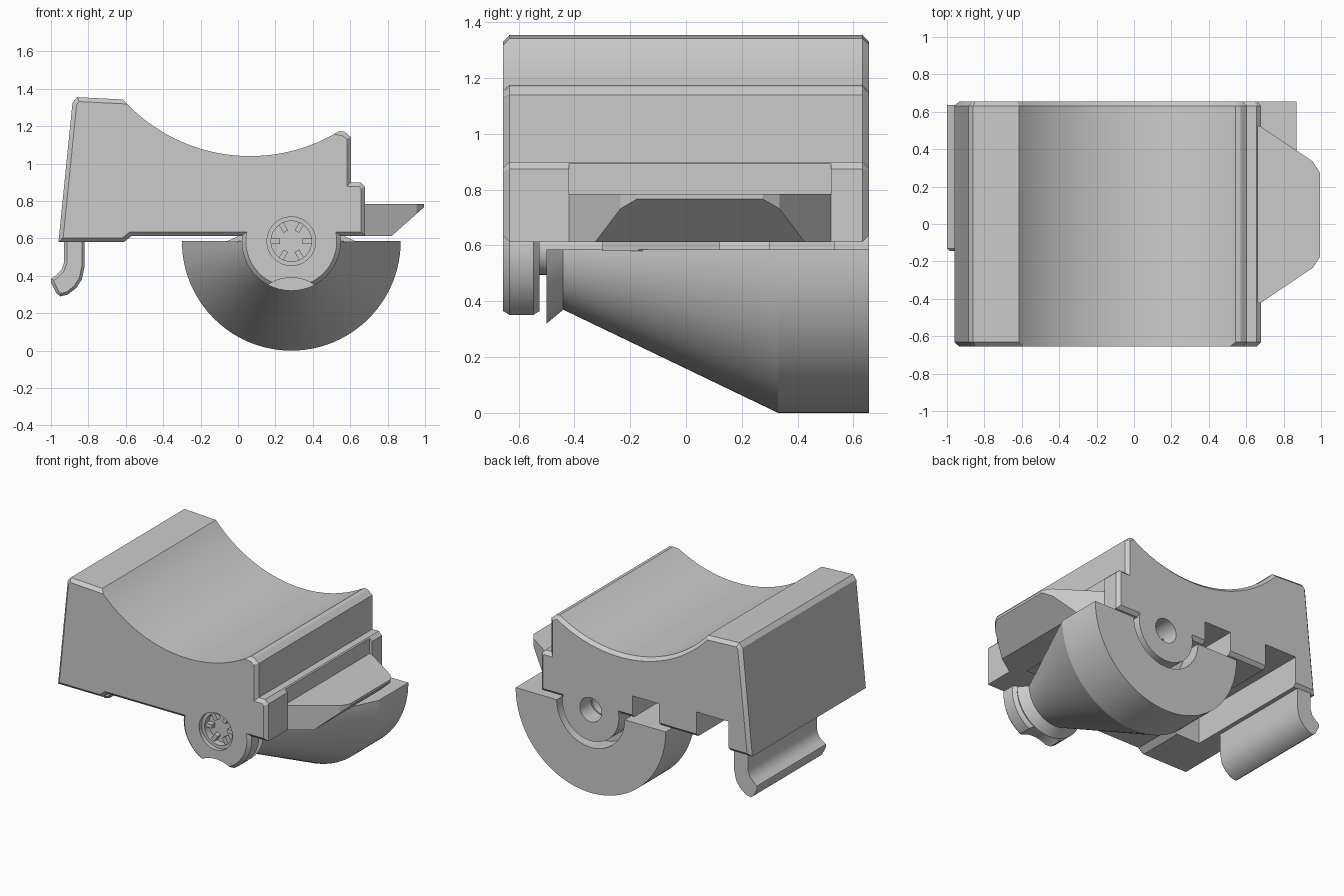
import bpy, bmesh, math
from mathutils import Vector

cube = bpy.data.objects.get("Cube")
if cube:
    bpy.data.objects.remove(cube, do_unlink=True)

grey = bpy.data.materials.new("plain_grey")
grey.use_nodes = True
COLOUR = (0.6, 0.6, 0.6, 1)
grey.diffuse_color = COLOUR
grey.node_tree.nodes["Principled BSDF"].inputs["Base Color"].default_value = COLOUR

END = 0.655                # half length of the body
AX, AZ = 0.285, 0.585      # pivot axis position


def finish(name, bm, smooth=True):
    bmesh.ops.recalc_face_normals(bm, faces=bm.faces)
    mesh = bpy.data.meshes.new(name)
    bm.to_mesh(mesh)
    bm.free()
    mesh.materials.append(grey)
    ob = bpy.data.objects.new(name, mesh)
    bpy.context.collection.objects.link(ob)
    if smooth:
        shade(ob)
    return ob


def activate(ob):
    bpy.ops.object.select_all(action='DESELECT')
    ob.select_set(True)
    bpy.context.view_layer.objects.active = ob


def shade(ob):
    activate(ob)
    bpy.ops.object.shade_smooth_by_angle(angle=math.radians(25))


def extrude(points, start, vector):
    """Solid made by sweeping a polygon along a vector."""
    bm = bmesh.new()
    face = bm.faces.new([bm.verts.new(start(a, b)) for a, b in points])
    new = bmesh.ops.extrude_face_region(bm, geom=[face])["geom"]
    bmesh.ops.translate(bm, vec=vector, verts=[g for g in new if isinstance(g, bmesh.types.BMVert)])
    bmesh.ops.recalc_face_normals(bm, faces=bm.faces)
    return bm


def along_y(points, y0, y1):
    return extrude(points, lambda x, z: (x, y0, z), (0, y1 - y0, 0))


def chamfer(bm, size, rule):
    edges = [e for e in bm.edges if rule(*[v.co for v in e.verts])]
    bmesh.ops.bevel(bm, geom=edges, offset=size, segments=1, affect='EDGES', clamp_overlap=True)


def circle(r, x=AX, z=AZ, n=64):
    return [(x + r * math.cos(2 * math.pi * i / n), z + r * math.sin(2 * math.pi * i / n)) for i in range(n)]


def rect(x0, x1, z0, z1):
    return [(x0, z0), (x1, z0), (x1, z1), (x0, z1)]


def combine(ob, tool_bm, operation='DIFFERENCE'):
    tool = finish("cutter", tool_bm, False)
    tool.hide_render = True
    activate(ob)
    mod = ob.modifiers.new("cut", 'BOOLEAN')
    mod.operation, mod.object, mod.solver = operation, tool, 'EXACT'
    bpy.ops.object.modifier_apply(modifier=mod.name)
    bpy.data.objects.remove(tool, do_unlink=True)


# Saddle body: side profile with a circular cradle on top
R, CX, CZ = 0.915, 0.065, 1.955
a0, a1 = math.radians(222), math.radians(301.5)
cradle = [(CX + R * math.cos(a0 + (a1 - a0) * i / 36), CZ + R * math.sin(a0 + (a1 - a0) * i / 36))
          for i in range(37)]
profile = [(-0.96, 0.58), (-0.885, 1.325), (-0.86, 1.355)] + cradle + [
    (0.57, 1.17), (0.605, 1.14), (0.605, 0.9), (0.655, 0.9), (0.68, 0.875), (0.68, 0.612),
    (-0.57, 0.612), (-0.61, 0.58)]
bm = along_y(profile, -END, END)


def end_edge(a, b):
    on_cradle = abs(math.hypot(a.x - CX, a.z - CZ) - R) < .002 and abs(math.hypot(b.x - CX, b.z - CZ) - R) < .002
    if a.y * b.y < 0:
        return False
    return not (on_cradle and a.y < 0)


chamfer(bm, 0.025, end_edge)
body = finish("saddle_body", bm, False)

# Pivot lugs under both ends of the body
for r, y0, y1 in ((0.265, -END, -0.525), (0.22, 0.53, END)):
    bm = along_y(circle(r), y0, y1)
    if y0 < 0:
        chamfer(bm, 0.022, lambda a, b: abs(a.y - b.y) < 1e-5)
    combine(body, bm, 'UNION')

# Bores, scooped lug bottom, underside channels and side recess
for points, y0, y1 in ((circle(0.13), -0.8, -0.55),
                       (circle(0.085), 0.3, 0.8),
                       (circle(0.22, AX, 0.17), -0.8, -0.5),
                       (rect(-0.25, -0.04, 0.4, 0.77), -0.4, 0.8),
                       (rect(-0.79, -0.54, 0.4, 0.79), -0.3, 0.8),
                       (rect(0.662, 0.8, 0.5, 1), -0.42, 0.52)):
    combine(body, along_y(points, y0, y1))
shade(body)

# Screw head with six drive ribs inside the front bore
bm = along_y(circle(0.132), -0.575, -0.54)
finish("screw_head", bm)
rim = along_y(circle(0.132), -0.625, -0.56)
ring = finish("screw_rim", rim, False)
combine(ring, along_y(circle(0.108), -0.8, -0.5))
shade(ring)
for i in range(6):
    ang = i * math.pi / 3
    u, w = Vector((math.cos(ang), math.sin(ang))), Vector((-math.sin(ang), math.cos(ang)))
    corners = [Vector((AX, AZ)) + u * a + w * b for a, b in rect(0.06, 0.112, -0.014, 0.014)]
    finish("screw_rib", along_y([tuple(c) for c in corners], -0.61, -0.565), False)

# Half cone swinging wedge, revolved about the pivot axis
section = [(0.085, -0.5), (0.265, -0.5), (0.215, -0.44), (0.585, 0.33), (0.585, END),
           (0.265, END), (0.265, 0.52), (0.085, 0.52)]
bm = bmesh.new()
STEPS = 48
rings = []
for i in range(STEPS + 1):
    t = math.pi * (1 + i / STEPS)
    rings.append([bm.verts.new((AX + r * math.cos(t), y, AZ + r * math.sin(t))) for r, y in section])
for a, b in zip(rings, rings[1:]):
    for k in range(len(section)):
        m = (k + 1) % len(section)
        bm.faces.new((a[k], a[m], b[m], b[k]))
bm.faces.new(rings[0])
bm.faces.new(rings[-1])
finish("half_cone", bm)

# Pivot core and low sloped pad between cone and body
finish("pivot_core", along_y(circle(0.09), -0.53, 0.3))
finish("pivot_pad", along_y([(-0.07, 0.58), (0.64, 0.58), (0.55, 0.62), (0.02, 0.62)], -0.3, 0.12), False)

# Side tab: tapered plate with an undercut nose
plan = [(0.65, -0.42), (0.68, -0.42), (0.955, -0.235), (0.995, -0.175), (0.995, 0.275),
        (0.955, 0.335), (0.68, 0.52), (0.65, 0.52)]
bm = extrude(plan, lambda x, y: (x, y, 0.612), (0, 0, 0.173))
cut = bmesh.ops.bisect_plane(bm, geom=bm.verts[:] + bm.edges[:] + bm.faces[:],
                             plane_co=(0.82, 0, 0.612), plane_no=(0.155, 0, -0.175), clear_outer=True)
bmesh.ops.holes_fill(bm, edges=[g for g in cut["geom_cut"] if isinstance(g, bmesh.types.BMEdge)])
finish("side_tab", bm, False)

# Hooked clip hanging under the tall side
hook = [(-0.93, 0.62), (-0.93, 0.47), (-0.945, 0.43), (-0.97, 0.405), (-1.0, 0.385), (-1.0, 0.365),
        (-0.97, 0.305), (-0.95, 0.29), (-0.91, 0.3), (-0.865, 0.335), (-0.835, 0.38), (-0.82, 0.45), (-0.82, 0.62)]
bm = along_y(hook, -0.145, 0.635)
chamfer(bm, 0.015, lambda a, b: abs(a.y - b.y) < 1e-5 and a.y < 0)
finish("hook_clip", bm)
